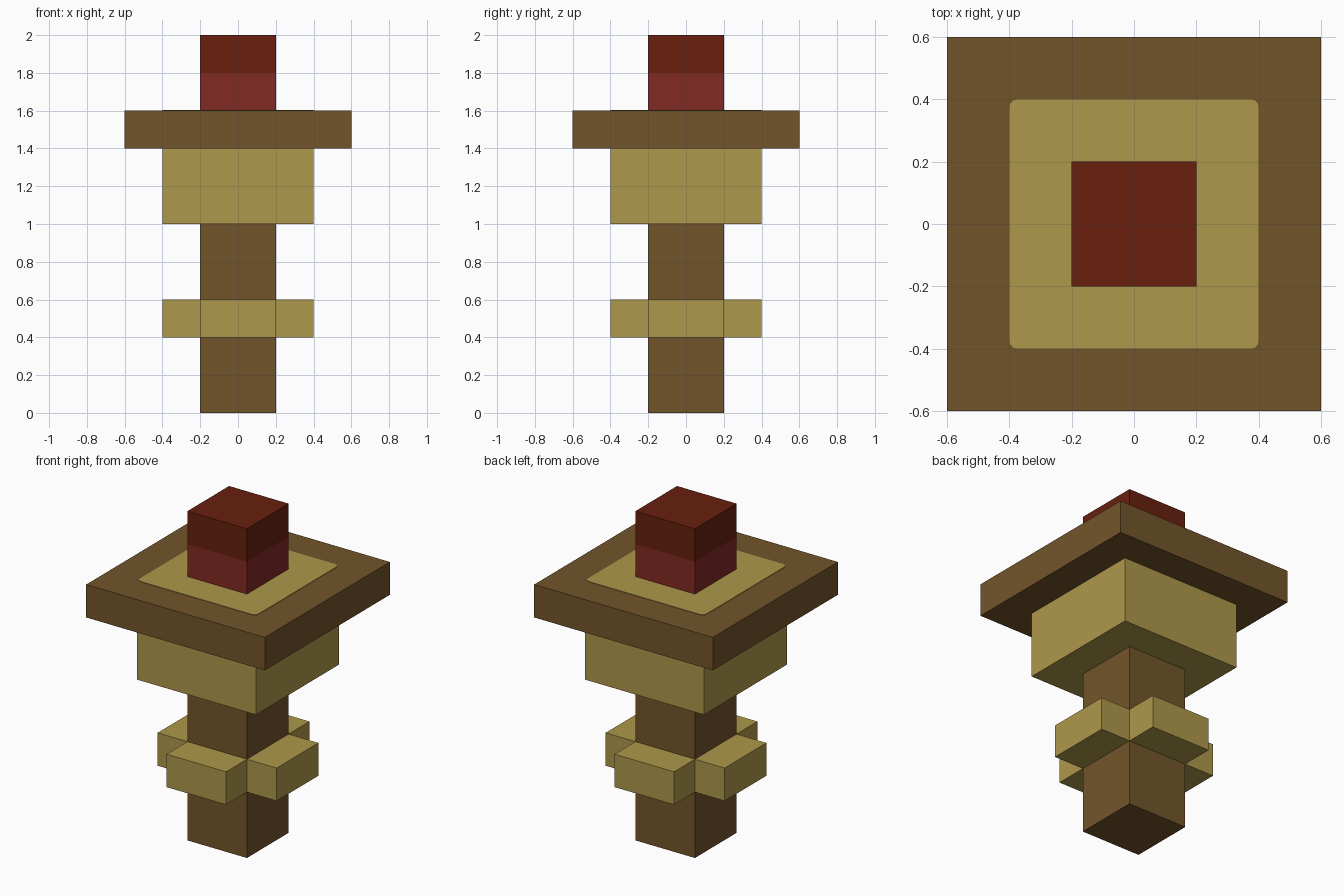
import bpy, bmesh
from math import pi
from mathutils import Matrix, Vector

default = bpy.data.objects.get("Cube")
if default:
    bpy.data.objects.remove(default)


def material(name, color):
    mat = bpy.data.materials.new(name)
    mat.use_nodes = True
    rgba = (*color, 1)
    mat.diffuse_color = rgba
    bsdf = next(n for n in mat.node_tree.nodes if n.type == "BSDF_PRINCIPLED")
    bsdf.inputs["Base Color"].default_value = rgba
    bsdf.inputs["Roughness"].default_value = 0.9
    return mat


brown = material("brown wood", (0.171, 0.091, 0.024))
gold = material("pale gold", (0.423, 0.314, 0.069))
red = material("red", (0.223, 0.023, 0.016))
dark_red = material("dark red", (0.138, 0.0144, 0.0044))


def block(name, size, bottom, mats, offset=(0, 0), turn=0, round_corners=0, split=None):
    """Box standing on a height, optionally turned about z or split into two colours."""
    bm = bmesh.new()
    bmesh.ops.create_cube(bm, size=1)
    bmesh.ops.scale(bm, vec=size, verts=bm.verts)
    shift = Vector((*offset, bottom + size[2] / 2))
    bmesh.ops.translate(bm, vec=shift, verts=bm.verts)
    bmesh.ops.rotate(bm, cent=(0, 0, 0), matrix=Matrix.Rotation(turn, 3, "Z"), verts=bm.verts)
    if round_corners:
        upright = [e for e in bm.edges if abs(e.verts[0].co.z - e.verts[1].co.z) > 1e-5]
        bmesh.ops.bevel(bm, geom=upright, offset=round_corners, segments=3,
                        profile=0.5, affect="EDGES")
    if split:
        bmesh.ops.bisect_plane(bm, geom=bm.verts[:] + bm.edges[:] + bm.faces[:],
                               plane_co=(0, 0, split), plane_no=(0, 0, 1))
        for f in bm.faces:
            f.material_index = int(f.calc_center_median().z > split)
    mesh = bpy.data.meshes.new(name)
    bm.to_mesh(mesh)
    bm.free()
    for m in mats:
        mesh.materials.append(m)
    obj = bpy.data.objects.new(name, mesh)
    bpy.context.collection.objects.link(obj)
    return obj


# Post with a four-armed collar
block("post", (0.4, 0.4, 1.0), 0, [brown])
for i, side in enumerate(("left", "back", "right", "front")):
    block(f"collar_arm_{side}", (0.2, 0.4, 0.2), 0.4, [gold], offset=(0.3, 0), turn=i * pi / 2)

# Head block and wide slab with its painted inlay
block("head_block", (0.8, 0.8, 0.4), 1.0, [gold])
block("top_slab", (1.2, 1.2, 0.2), 1.4, [brown])
block("slab_inlay", (0.8, 0.8, 0.004), 1.599, [gold], round_corners=0.025)

# Two-tone block on top
block("crown_block", (0.4, 0.4, 0.4), 1.6, [red, dark_red], split=1.8)
